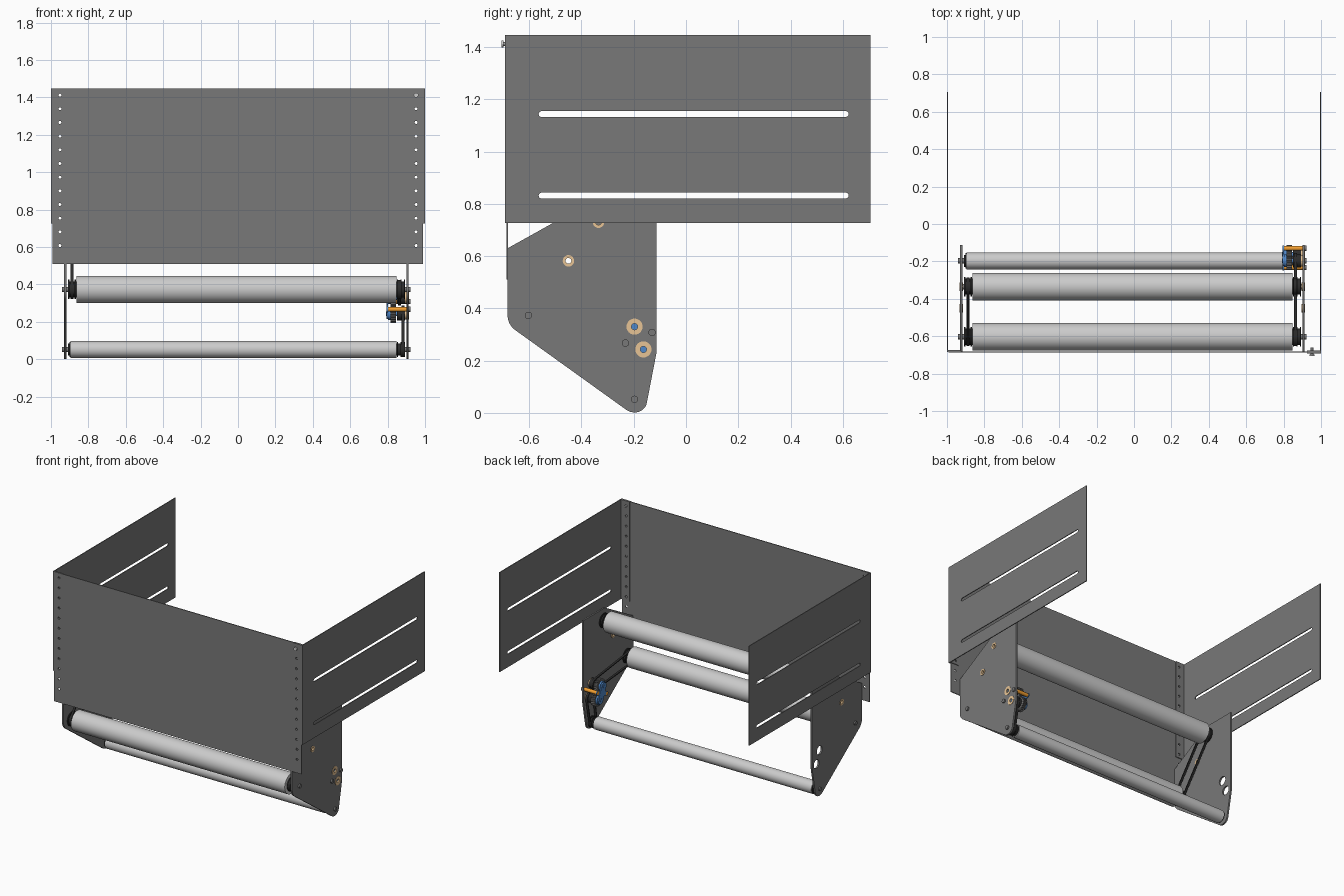
import bpy
from math import sin, cos, pi, atan2, acos, tan
from mathutils import Matrix, Vector

if "Cube" in bpy.data.objects:
    bpy.data.objects.remove(bpy.data.objects["Cube"])


def mat(name, c):
    m = bpy.data.materials.new(name)
    m.diffuse_color = (*c, 1)
    m.use_nodes = True
    m.node_tree.nodes["Principled BSDF"].inputs["Base Color"].default_value = m.diffuse_color
    return m


STEEL = mat("dark_steel", (0.19, 0.19, 0.19))
BLACK = mat("black_rubber", (0.025, 0.025, 0.025))
BLUE = mat("blue", (0.08, 0.25, 0.6))
ORANGE = mat("orange", (0.9, 0.35, 0.03))
SILVER = mat("silver", (0.6, 0.6, 0.6))
TAN = mat("bronze", (0.8, 0.55, 0.3))

SIDE = Matrix(((0, 0, 1, 0), (1, 0, 0, 0), (0, 1, 0, 0), (0, 0, 0, 1)))    # profile (y, z)
FRONT = Matrix(((1, 0, 0, 0), (0, 0, -1, 0), (0, 1, 0, 0), (0, 0, 0, 1)))  # profile (x, z)


def finish(ob, name, m):
    ob.name = name
    if m:
        ob.data.materials.append(m)
    bpy.ops.object.select_all(action='DESELECT')
    ob.select_set(True)
    bpy.context.view_layer.objects.active = ob
    bpy.ops.object.shade_smooth_by_angle()
    return ob


def plate(name, loops, frame, a, b, m=None):
    """Sheet with outline loops[0] and holes loops[1:], from depth a to b."""
    cu = bpy.data.curves.new(name, 'CURVE')
    cu.dimensions, cu.fill_mode, cu.extrude = '2D', 'BOTH', abs(b - a) / 2
    for pts in loops:
        s = cu.splines.new('POLY')
        s.points.add(len(pts) - 1)
        for p, q in zip(s.points, pts):
            p.co = (q[0], q[1], 0, 1)
        s.use_cyclic_u = True
    tmp = bpy.data.objects.new(name + "_curve", cu)
    bpy.context.collection.objects.link(tmp)
    bpy.context.view_layer.update()
    me = bpy.data.meshes.new_from_object(tmp.evaluated_get(bpy.context.evaluated_depsgraph_get()))
    bpy.data.objects.remove(tmp)
    me.transform(frame @ Matrix.Translation((0, 0, (a + b) / 2)))
    ob = bpy.data.objects.new(name, me)
    bpy.context.collection.objects.link(ob)
    return finish(ob, name, m)


def rod(name, x0, x1, y, z, r, m=None, n=40):
    bpy.ops.mesh.primitive_cylinder_add(vertices=n, radius=r, depth=x1 - x0,
                                        location=((x0 + x1) / 2, y, z), rotation=(0, pi / 2, 0))
    return finish(bpy.context.object, name, m)


def rect(a0, b0, a1, b1):
    return [(a0, b0), (a1, b0), (a1, b1), (a0, b1)]


def circle(a, b, r, n=24):
    return [(a + r * cos(2 * pi * i / n), b + r * sin(2 * pi * i / n)) for i in range(n)]


def hull(p, r1, q, r2, n=14):
    """Outline of a belt round two circles."""
    dx, dy = q[0] - p[0], q[1] - p[1]
    th = atan2(dy, dx)
    a = acos((r1 - r2) / (dx * dx + dy * dy) ** 0.5)
    out = []
    for c, r, s, e in ((p, r1, th + a, th + 2 * pi - a), (q, r2, th - a, th + a)):
        out += [(c[0] + r * cos(s + (e - s) * i / n), c[1] + r * sin(s + (e - s) * i / n))
                for i in range(n + 1)]
    return out


def rounded(pts, n=8):
    """Polygon with a corner radius as third value of each point."""
    out = []
    for i, (x, y, r) in enumerate(pts):
        v = Vector((x, y))
        if r == 0:
            out.append((x, y))
            continue
        u = (Vector(pts[i - 1][:2]) - v).normalized()
        w = (Vector(pts[(i + 1) % len(pts)][:2]) - v).normalized()
        half = acos(max(-1, min(1, u.dot(w)))) / 2
        c = v + (u + w).normalized() * (r / sin(half))
        s = v + u * (r / tan(half)) - c
        e = v + w * (r / tan(half)) - c
        for k in range(n + 1):
            out.append(tuple(c + s.lerp(e, k / n).normalized() * r))
    return out


def gear(c, r, teeth, ph=0):
    pts = []
    for i in range(teeth):
        for f, k in ((0, .88), (.3, .88), (.45, 1.06), (.8, 1.06)):
            t = 2 * pi * (i + f + ph) / teeth
            pts.append((c[0] + r * k * cos(t), c[1] + r * k * sin(t)))
    return pts


# roller and gear axes as (y, z)
A, B, C = (-0.603, 0.373), (-0.335, 0.73), (-0.197, 0.052)
G1, G2, IDLE = (-0.197, 0.33), (-0.163, 0.243), (-0.45, 0.582)
PINS = [(-0.232, 0.267), (-0.13, 0.308)]
HOLES = [1.412 - 0.0731 * k for k in range(12)]

# front panel with rows of bolt holes
plate("front_panel", [rect(-0.993, 0.51, 0.988, 1.447)]
      + [circle(s * 0.952, z, 0.008, 12) for s in (-1, 1) for z in HOLES], FRONT, 0.681, 0.687, STEEL)

# side wings with slots and bolting flanges
slots = [hull((-0.553, z), 0.011, (0.612, z), 0.011) for z in (0.832, 1.144)]
for side, s in (("left", -1), ("right", 1)):
    plate(side + "_wing", [rect(-0.685, 0.727, 0.707, 1.447)] + slots, SIDE, s * 0.994, s * 1.0, STEEL)
    d = (0.675, 0.681) if s < 0 else (0.676, 0.692)
    x = sorted((s * 0.925, s * 1.0))
    plate(side + "_wing_flange", [rect(x[0], 0.727, x[1], 1.447)]
          + [circle(s * 0.952, z, 0.008, 12) for z in HOLES[:10]], FRONT, *d, STEEL)

# wing bolt in the top right hole
for nm, y0, y1, r in (("shank", -0.705, -0.66, 0.007), ("head", -0.707, -0.699, 0.013)):
    b = rod("wing_bolt_" + nm, -0.01, 0.01, 0, 0, r, SILVER, 12)
    b.rotation_euler = (pi / 2, 0, 0)
    b.scale.z = (y1 - y0) / 0.02
    b.location = (0.952, (y0 + y1) / 2, HOLES[0])

# roller end plates
outline = rounded([(-0.683, 0.63, 0), (-0.683, 0.338, 0.07), (-0.215, 0.002, 0.05), (-0.157, 0.002, 0.045),
                   (-0.112, 0.235, 0.03), (-0.112, 0.81, 0), (-0.36, 0.81, 0)])
for side, x0, x1, out in (("left", -0.93, -0.918, -1), ("right", 0.9, 0.912, 1)):
    plate(side + "_end_plate", [outline] + [circle(*c, 0.031) for c in (G1, G2)]
          + [circle(*c, 0.012) for c in (B, IDLE)], SIDE, x0, x1, STEEL)
    face = x1 if out > 0 else x0
    # bolt heads on the outer face
    for c in [A, C] + (PINS if out > 0 else []):
        p = sorted((face, face + out * 0.01))
        rod(side + "_bolt_head", p[0], p[1], *c, 0.014, STEEL, 16)
    # bronze bushings
    for c in (B, IDLE):
        p = sorted((face - out * 0.016, face + out * 0.003))
        plate(side + "_bushing", [circle(*c, 0.022), circle(*c, 0.011)], SIDE, *p, TAN)

# rollers, hubs and shafts
for nm, c, r, xl, hub in (("front", A, 0.073, -0.863, 0.043), ("upper", B, 0.073, -0.863, 0.043),
                          ("lower", C, 0.045, -0.895, 0.032)):
    rod(nm + "_roller", xl, 0.847, *c, r, SILVER, 64)
    rod(nm + "_roller_shaft", -0.918, 0.9, *c, 0.014, STEEL, 20)
    rod(nm + "_left_hub", -0.908, xl, *c, hub, BLACK)
    rod(nm + "_right_hub", 0.847, 0.893, *c, hub, BLACK)
    for x in ((-0.908, -0.873) if nm != "lower" else (-0.902,)) + (0.849, 0.868, 0.887):
        rod(nm + "_hub_rim", x, x + 0.006, *c, hub + 0.009, BLACK)

# belts
for nm, p, r, q, s, x in (("left_belt", A, 0.043, B, 0.043, -0.895),
                          ("upper_drive_belt", A, 0.043, G1, 0.036, 0.855),
                          ("lower_drive_belt", G2, 0.036, C, 0.032, 0.873)):
    plate(nm, [hull(p, r + 0.007, q, s + 0.007), hull(p, r, q, s)], SIDE, x, x + 0.016, BLACK)

# meshing gear pair
for nm, c, ph in (("upper", G1, 0), ("lower", G2, 0.5)):
    plate(nm + "_gear", [gear(c, 0.047, 20, ph), circle(*c, 0.012)], SIDE, 0.815, 0.845, STEEL)
    rod(nm + "_gear_pulley", 0.85, 0.892, *c, 0.036, BLACK)
    rod(nm + "_gear_axle", 0.79, 0.905, *c, 0.012, BLUE, 20)
    plate(nm + "_gear_bearing", [circle(*c, 0.031), circle(*c, 0.012)], SIDE, 0.893, 0.914, TAN)
    plate(nm + "_gear_collar", [circle(*c, 0.034), circle(*c, 0.012)], SIDE, 0.803, 0.815, BLUE)
plate("gear_link", [hull(G1, 0.028, G2, 0.028)], SIDE, 0.794, 0.802, BLUE)

# orange spacer pins either side of the gears, joined by a carrier strip
for c in PINS:
    rod("spacer_pin", 0.794, 0.905, *c, 0.013, ORANGE, 20)
plate("pin_carrier", [hull(PINS[0], 0.016, PINS[1], 0.016)], SIDE, 0.795, 0.801, BLUE)
